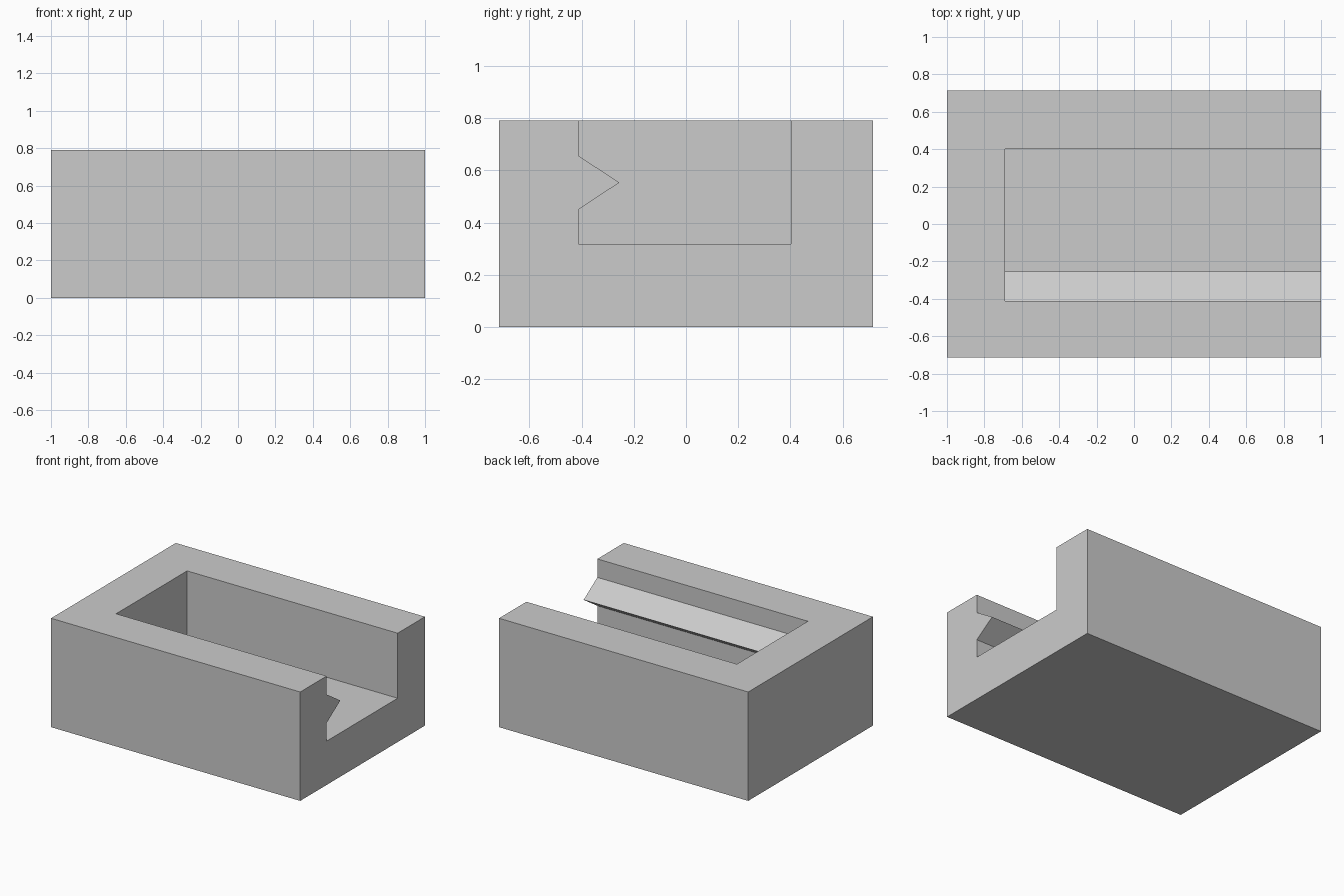
import bpy
import bmesh

LENGTH, WIDTH, HEIGHT = 2.0, 1.43, 0.79
POCKET_START = -0.69

cube = bpy.data.objects.get("Cube")
if cube:
    bpy.data.objects.remove(cube, do_unlink=True)

grey = bpy.data.materials.new("plain grey")
grey.use_nodes = True
colour = (0.6, 0.6, 0.6, 1)
grey.diffuse_color = colour
grey.node_tree.nodes["Principled BSDF"].inputs["Base Color"].default_value = colour


def prism(name, profile, x0, x1):
    """Extrude a (y, z) profile along x."""
    bm = bmesh.new()
    face = bm.faces.new([bm.verts.new((x0, y, z)) for y, z in profile])
    ext = bmesh.ops.extrude_face_region(bm, geom=[face])
    moved = [g for g in ext["geom"] if isinstance(g, bmesh.types.BMVert)]
    bmesh.ops.translate(bm, verts=moved, vec=(x1 - x0, 0, 0))
    bmesh.ops.recalc_face_normals(bm, faces=bm.faces)
    mesh = bpy.data.meshes.new(name)
    bm.to_mesh(mesh)
    bm.free()
    mesh.materials.append(grey)
    obj = bpy.data.objects.new(name, mesh)
    bpy.context.collection.objects.link(obj)
    return obj


# Solid block
w = WIDTH / 2
block = prism("slotted_block", [(-w, 0), (w, 0), (w, HEIGHT), (-w, HEIGHT)],
              -LENGTH / 2, LENGTH / 2)

# Pocket, open at the top and left end, with a pointed rail along its front wall
pocket = [(-0.412, 0.318), (0.402, 0.318), (0.402, 1), (-0.412, 1),
          (-0.412, 0.656), (-0.255, 0.553), (-0.412, 0.45)]
cutter = prism("pocket_cutter", pocket, POCKET_START, LENGTH / 2 + 0.2)
cutter.hide_render = True

# Cut the pocket, keep the result and drop the cutter
cut = block.modifiers.new("pocket", "BOOLEAN")
cut.operation = "DIFFERENCE"
cut.solver = "EXACT"
cut.object = cutter
bpy.context.view_layer.update()
result = bpy.data.meshes.new_from_object(
    block.evaluated_get(bpy.context.evaluated_depsgraph_get()))
block.modifiers.clear()
block.data = result
bpy.data.objects.remove(cutter, do_unlink=True)
